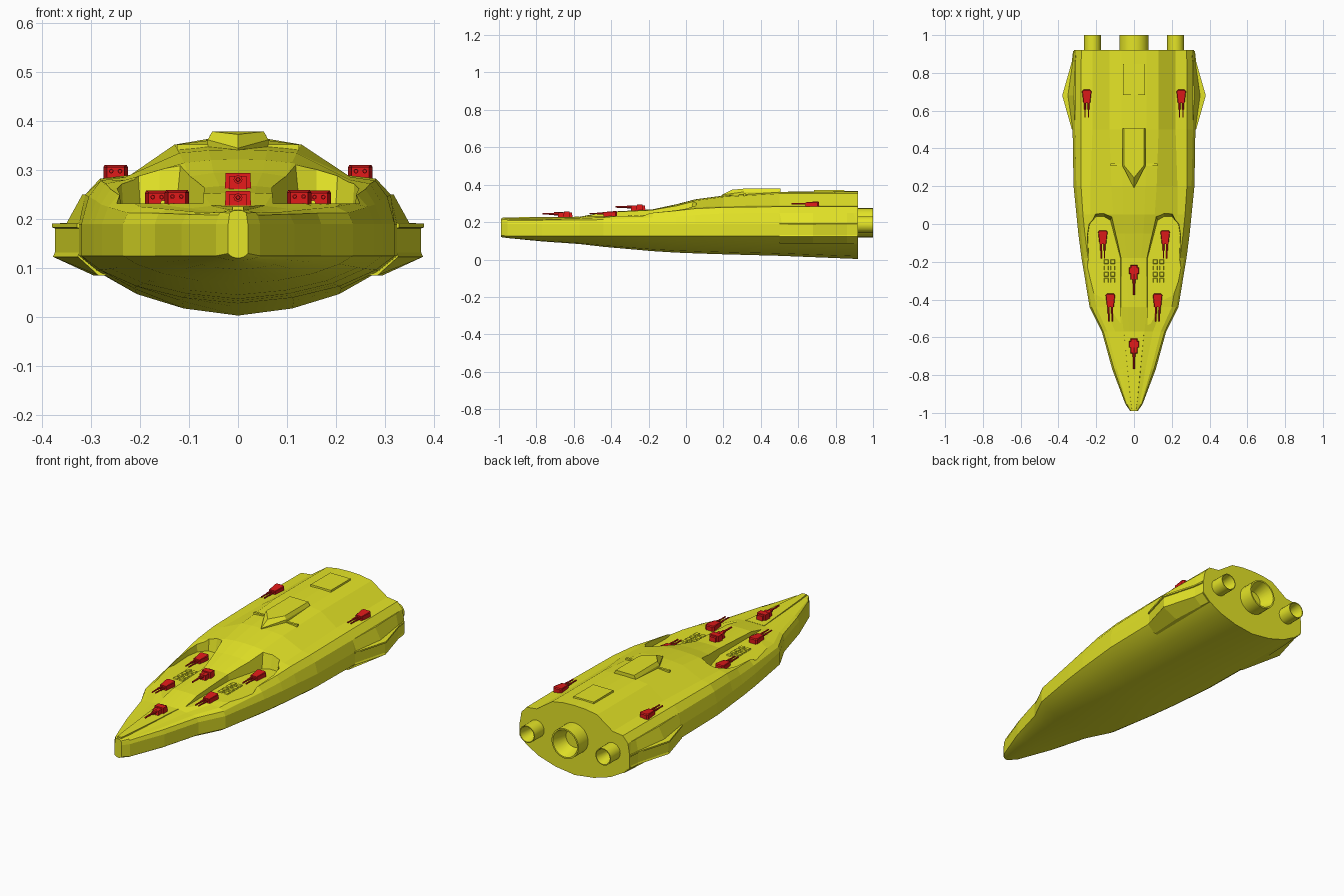
import bpy, bmesh
from math import sin, cos, pi

if "Cube" in bpy.data.objects:
    bpy.data.objects.remove(bpy.data.objects["Cube"])


def material(name, col):
    m = bpy.data.materials.new(name)
    m.diffuse_color = (*col, 1)
    m.use_nodes = True
    m.node_tree.nodes["Principled BSDF"].inputs["Base Color"].default_value = m.diffuse_color
    return m


YELLOW = material("yellow_paint", (0.78, 0.78, 0.02))
RED = material("red_paint", (0.75, 0.01, 0.01))


def build(name, stacks, mat, smooth=None):
    """Each stack is a list of equal-length point rings, skinned and capped."""
    bm = bmesh.new()
    for stack in stacks:
        rings = [[bm.verts.new(p) for p in ring] for ring in stack]
        n = len(rings[0])
        for a, b in zip(rings, rings[1:]):
            for i in range(n):
                j = (i + 1) % n
                bm.faces.new((a[i], a[j], b[j], b[i]))
        bm.faces.new(rings[0])
        bm.faces.new(rings[-1])
    bmesh.ops.recalc_face_normals(bm, faces=bm.faces)
    if smooth:
        for f in bm.faces:
            f.smooth = smooth(f)
    me = bpy.data.meshes.new(name)
    bm.to_mesh(me)
    bm.free()
    me.materials.append(mat)
    ob = bpy.data.objects.new(name, me)
    bpy.context.collection.objects.link(ob)
    return ob


def mirror(stack):
    return [[(-x, y, z) for x, y, z in ring] for ring in stack]


def box(x0, x1, y0, y1, z0, z1, inset=0.0):
    lo = [(x0, y0, z0), (x1, y0, z0), (x1, y1, z0), (x0, y1, z0)]
    i = inset
    hi = [(x0 + i, y0 + i, z1), (x1 - i, y0 + i, z1), (x1 - i, y1 - i, z1), (x0 + i, y1 - i, z1)]
    return [lo, hi]


def tube(x, z, prof, n):
    """prof: (radius, y) pairs revolved about an axis along y."""
    return [[(x + r * cos(2 * pi * k / n), y, z + r * sin(2 * pi * k / n)) for k in range(n)]
            for r, y in prof]


# Hull stations: y, half width, keel z, side (x,z), shoulder (x,z), roof edge (x,z), roof z
STATIONS = [
    (-.99, .02, .12, .018, .205, .015, .214, .010, .217, .218),
    (-.955, .045, .115, .040, .208, .030, .215, .015, .219, .220),
    (-.77, .115, .097, .105, .210, .060, .216, .035, .222, .222),
    (-.57, .170, .083, .162, .212, .100, .222, .055, .227, .228),
    (-.44, .235, .068, .225, .213, .150, .228, .070, .252, .254),
    (-.18, .278, .045, .265, .225, .200, .255, .075, .264, .268),
    (-.05, .295, .037, .280, .230, .220, .268, .100, .287, .296),
    (.05, .305, .033, .290, .238, .230, .280, .110, .315, .322),
    (.20, .320, .028, .305, .246, .230, .286, .120, .335, .342),
    (.50, .325, .020, .312, .250, .220, .290, .130, .352, .362),
    (.92, .318, .003, .308, .250, .220, .290, .130, .352, .366),
]


def section(y, w, zb, s, zs, m, zm, t, zt, zc):
    e = max(.125, zb + .01)
    half = [(w * a, zb + (e - zb) * b) for a, b in ((.35, .12), (.65, .36), (.88, .7), (1, 1))]
    half += [(w, .19), (s, zs), (s + (m - s) * .33, zs + (zm - zs) * .82), (m, zm), (t, zt),
             (t * .5, zc - (zc - zt) * .2)]
    ring = [(0, zb)] + half + [(0, zc)] + [(-x, z) for x, z in reversed(half)]
    return [(x, y, z) for x, z in ring]


hull = build("hull", [[section(*s) for s in STATIONS]], YELLOW,
             lambda f: f.normal.z < -.15 and abs(f.normal.y) < .8)

# Gun-deck recesses carved into both shoulders
floor_pts = [(.072, -.56), (.072, -.18), (.125, .02), (.16, .04), (.20, .04), (.235, 0),
             (.245, -.06), (.24, -.18), (.26, -.3), (.26, -.56)]
lean = [-.012, -.012, -.012, 0, .008, .008, .008, .008, .0, .0]
recess = [[(x, y, .232) for x, y in floor_pts],
          [(x + d, y + (.03 if y > 0 else 0), .36) for (x, y), d in zip(floor_pts, lean)]]
cutter = build("recess_cutter", [recess, mirror(recess)], YELLOW)
mod = hull.modifiers.new("recess", 'BOOLEAN')
mod.operation = 'DIFFERENCE'
mod.solver = 'EXACT'
mod.object = cutter
bpy.context.view_layer.objects.active = hull
bpy.ops.object.modifier_apply(modifier="recess")
bpy.data.objects.remove(cutter)

# Raised strip along the bow
bow = [(.058, -.57), (.02, -.93), (.012, -.98), (-.012, -.98), (-.02, -.93), (-.058, -.57)]
build("bow_deck", [[[(x, y, .2) for x, y in bow],
                    [(x * .92, y, .226 + (y + .57) * .009 + .003) for x, y in bow]]], YELLOW)

# Side sponsons: rings of z, inner tip and end offsets
def sponson_ring(z, xe, xm):
    return [(.26, .5, z), (xe, .5, z), (xm, .68, z), (xe, .86, z), (xe - .006, .915, z), (.26, .915, z)]


sp = [sponson_ring(*r) for r in ((.085, .285, .295), (.123, .327, .378), (.132, .324, .374),
                                 (.181, .324, .374), (.183, .329, .38), (.191, .329, .38),
                                 (.192, .324, .35), (.25, .312, .318))]
build("side_sponsons", [sp, mirror(sp)], YELLOW)

# Command bridge with swept front edge, and rear roof hatch
br = [(0, .19), (.062, .31), (.062, .505), (-.062, .505), (-.062, .31)]
build("bridge", [[[(x, y, .31) for x, y in br],
                  [(x, y, .362 if y > .2 else .345) for x, y in br],
                  [(x * .85, .245 if y < .2 else y, .379 if y > .2 else .373) for x, y in br]]], YELLOW)
wing = box(.06, .125, .308, .32, .325, .352)
build("bridge_wings", [wing, mirror(wing)], YELLOW)
build("rear_hatch", [box(-.062, .062, .68, .85, .345, .371, .004)], YELLOW)

# Hatch panels on the gun decks
panels = []
for i in range(2):
    for j in range(4):
        x, y = .10 + .034 * i, -.312 + .033 * j
        p = box(x, x + .026, y, y + .026, .228, .238, .003)
        panels += [p, mirror(p)]
build("deck_panels", panels, YELLOW)

# Engine nozzles, hollow at the back
for name, x, z, r in (("main_engine", 0, .197, .078), ("left_engine", -.22, .187, .044),
                      ("right_engine", .22, .187, .044)):
    build(name, [tube(x, z, [(r, .88), (r, 1), (r * .9, 1), (r * .6, .925)], 24)], YELLOW,
          lambda f: abs(f.normal.y) < .9)


def twin_turret(name, x, y, z):
    base = [(x - .018, y - .035), (x + .018, y - .035), (x + .025, y + .028), (x + .018, y + .036),
            (x - .018, y + .036), (x - .025, y + .028)]
    body = [[(a, b, z - .008) for a, b in base], [(a, b, z + .02) for a, b in base],
            [(x + (a - x) * .9, b * .9 + y * .1, z + (.02 if b < y else .025)) for a, b in base]]
    guns = [tube(x + d, z + .012, [(.005, y), (.005, y - .07), (.0035, y - .07), (.0035, y - .112)], 8)
            for d in (-.009, .009)]
    build(name, [body] + guns, RED)


def single_turret(name, y, z):
    build(name, [box(-.027, .027, y, y + .035, z - .008, z + .028, .002),
                 box(-.019, .019, y - .03, y + .005, z - .006, z + .022, .002),
                 box(-.018, .018, y + .03, y + .048, z - .006, z + .022, .002),
                 tube(0, z + .015, [(.009, y), (.009, y - .05), (.005, y - .05), (.004, y - .112)], 8)], RED)


for side, label in ((-1, "left"), (1, "right")):
    for part, x, y, z in (("front", .125, -.405, .234), ("middle", .165, -.07, .233),
                          ("rear", .25, .675, .286)):
        twin_turret(f"{label}_{part}_turret", side * x, y, z)
single_turret("bow_turret", -.655, .229)
single_turret("spine_turret", -.265, .266)
